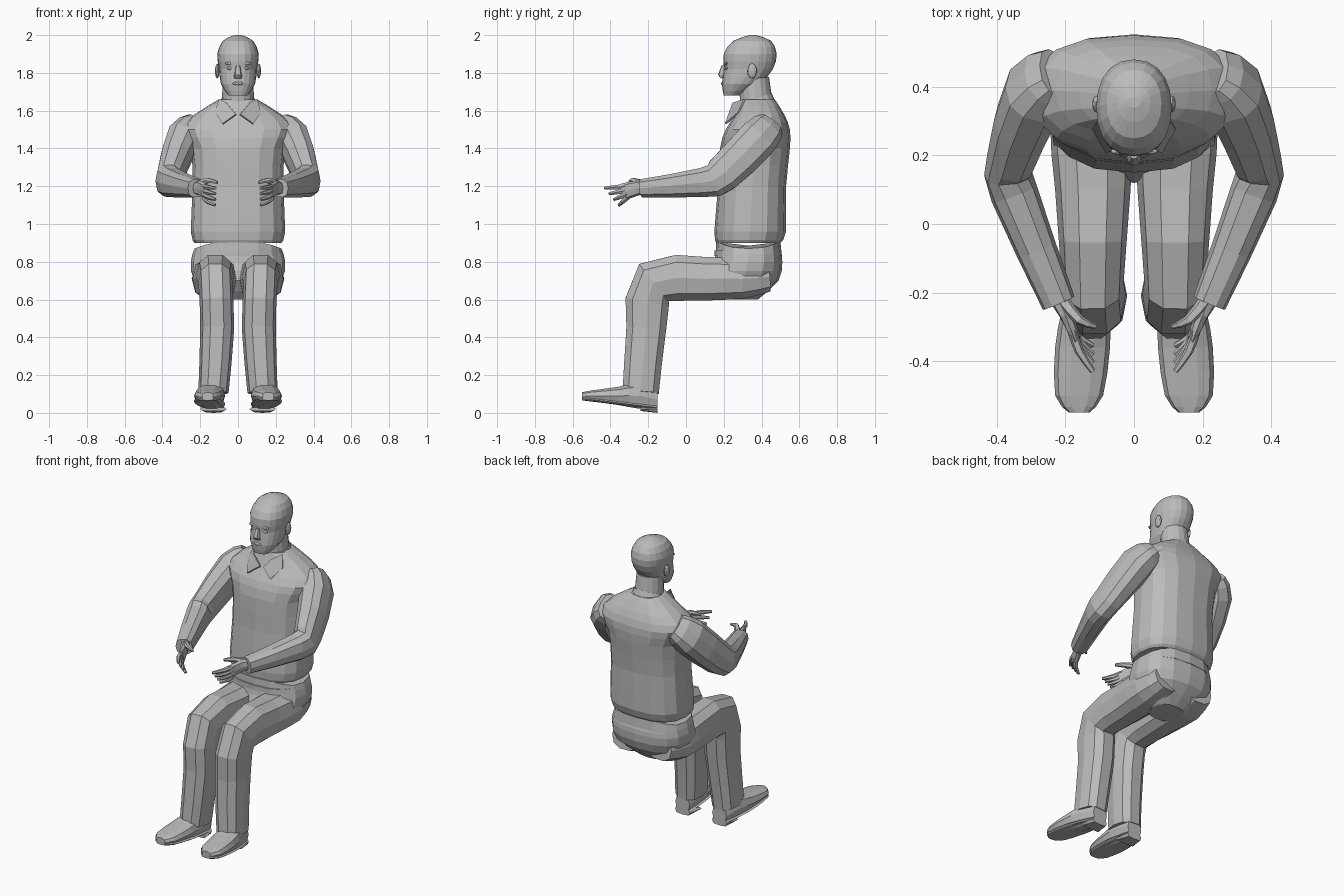
import bpy, bmesh, math
from mathutils import Vector, Matrix

cube = bpy.data.objects.get("Cube")
if cube:
    bpy.data.objects.remove(cube, do_unlink=True)

grey = bpy.data.materials.new("plain_grey")
grey.use_nodes = True
grey.diffuse_color = (.5, .5, .5, 1)
grey.node_tree.nodes["Principled BSDF"].inputs["Base Color"].default_value = grey.diffuse_color

RIGHTWARD = Vector((1, 0, 0))
UPWARD = Vector((0, 0, 1))
FORWARD = Vector((0, -1, 0))


def finish(name, bm):
    """Turn a bmesh into a flat shaded object."""
    bmesh.ops.recalc_face_normals(bm, faces=bm.faces)
    mesh = bpy.data.meshes.new(name)
    bm.to_mesh(mesh)
    bm.free()
    mesh.materials.append(grey)
    obj = bpy.data.objects.new(name, mesh)
    bpy.context.collection.objects.link(obj)
    return obj


def with_midpoints(rows):
    """Add a curved in-between row after each given row."""
    result = []
    for i in range(len(rows) - 1):
        before, start = rows[max(i - 1, 0)], rows[i]
        end, after = rows[i + 1], rows[min(i + 2, len(rows) - 1)]
        result.append(start)
        result.append([(b + c) / 2 + (b + c - a - d) / 16
                       for a, b, c, d in zip(before, start, end, after)])
    return result + [rows[-1]]


def loft(name, rows, axis=None, sides=10, power=.8, flip=1, lift=0):
    """Skin rounded rings; each row is x, y, z, half width, half depth."""
    bm = bmesh.new()
    rows = with_midpoints(rows)
    centres = [Vector(row[:3]) for row in rows]
    last = len(rows) - 1
    rings = []
    for i, (centre, row) in enumerate(zip(centres, rows)):
        along = axis or centres[min(i + 1, last)] - centres[max(i - 1, 0)]
        along = along.normalized()
        across = (RIGHTWARD - along * RIGHTWARD.dot(along)).normalized()
        deep = along.cross(across)
        ring = []
        for k in range(sides):
            angle = math.tau * k / sides
            c, s = math.cos(angle), math.sin(angle)
            p = centre + across * row[3] * math.copysign(abs(c) ** power, c)
            p += deep * row[4] * math.copysign(abs(s) ** power, s)
            if i == last:
                p.z += lift * s * s
            p.x *= flip
            ring.append(bm.verts.new(p))
        rings.append(ring)
    for lower, upper in zip(rings, rings[1:]):
        for k in range(sides):
            bm.faces.new((lower[k - 1], lower[k], upper[k], upper[k - 1]))
    bm.faces.new(rings[0])
    bm.faces.new(rings[-1])
    return finish(name, bm)


def stack(name, rows, **options):
    """Level rings; each row is height, front y, back y, half width."""
    full = [(0, (front + back) / 2, height, width, (back - front) / 2)
            for height, front, back, width in rows]
    return loft(name, full, axis=UPWARD, **options)


def blob(name, centre, size):
    bm = bmesh.new()
    place = Matrix.Translation(centre) @ Matrix.Diagonal((*size, 1))
    bmesh.ops.create_icosphere(bm, subdivisions=2, radius=1, matrix=place)
    return finish(name, bm)


def plate(name, points, thickness):
    bm = bmesh.new()
    bm.faces.new([bm.verts.new(p) for p in points])
    obj = finish(name, bm)
    solid = obj.modifiers.new("thickness", "SOLIDIFY")
    solid.thickness = thickness
    solid.offset = 0
    return obj


# Shirt with broad shoulders, trouser seat with a waist rising front and back, belt
stack("shirt_body", [
    (.9, .16, .5, .23), (.96, .15, .53, .25), (1.2, .17, .53, .24),
    (1.4, .18, .55, .25), (1.5, .21, .55, .3), (1.58, .26, .52, .23),
    (1.66, .29, .47, .1)], sides=16)
stack("trouser_seat", [
    (.6, .2, .38, .1), (.7, .12, .49, .23),
    (.8, .15, .51, .25), (.87, .16, .5, .23)], sides=16, lift=.04)
stack("belt", [(.83, .15, .51, .24), (.86, .15, .5, .23)], sides=16)

# Neck and tilted collar band
loft("neck", [(0, .38, 1.56, .09, .09), (0, .36, 1.77, .08, .08)], sides=16, power=1)
loft("collar_band", [(0, .38, 1.61, .11, .1), (0, .37, 1.66, .09, .09)],
     axis=Vector((0, -.4, 1)), sides=16, power=1)

# Head, nose and mouth
stack("head", [
    (1.68, .2, .28, .05), (1.74, .19, .39, .09), (1.82, .2, .46, .1),
    (1.9, .2, .48, .11), (1.97, .25, .45, .08), (2, .34, .37, .02)], sides=20, power=.9)
loft("nose", [(0, .2, 1.84, .01, .01), (0, .19, 1.79, .02, .02),
              (0, .2, 1.77, .02, .01)], axis=UPWARD, sides=8)
blob("mouth", (0, .195, 1.744), (.03, .01, .01))

for side, flip in (("left", 1), ("right", -1)):
    # Eye, brow and ear
    blob(side + "_eye", (flip * .04, .215, 1.825), (.02, .01, .01))
    blob(side + "_brow", (flip * .04, .212, 1.85), (.03, .01, .01))
    blob(side + "_ear", (flip * .11, .35, 1.81), (.012, .025, .04))

    # Folded collar point
    flap = [(.01, .24, 1.58), (.06, .25, 1.64), (.1, .31, 1.66),
            (.12, .28, 1.59), (.08, .21, 1.53)]
    plate(side + "_collar_flap", [(flip * x, y, z) for x, y, z in flap], .01)

    # Sleeve from inside the shoulder through the elbow to the cuff
    loft(side + "_sleeve", [
        (.23, .44, 1.52, .06, .08), (.29, .38, 1.45, .09, .11), (.36, .19, 1.26, .07, .1),
        (.35, .09, 1.22, .07, .08), (.22, -.23, 1.19, .05, .05)], flip=flip)

    # Hand, with fingers fanned downward and the thumb on top
    loft(side + "_palm", [
        (.23, -.2, 1.19, .03, .03), (.2, -.26, 1.19, .02, .04),
        (.17, -.33, 1.17, .015, .045)], sides=8, flip=flip)
    for n in range(4):
        knuckle = Vector((.18, -.31, 1.2 - n * .02))
        tip = Vector((.12, n * .025 - .43, 1.19 - n * .03))
        bend = knuckle.lerp(tip, .5) + RIGHTWARD * .01
        loft(f"{side}_finger_{n + 1}",
             [(*knuckle, .015, .015), (*bend, .013, .013), (*tip, .008, .008)],
             sides=6, flip=flip)
    loft(side + "_thumb", [
        (.21, -.22, 1.21, .02, .02), (.16, -.28, 1.23, .015, .015),
        (.11, -.3, 1.22, .008, .008)], axis=FORWARD - RIGHTWARD, sides=6, flip=flip)

    # Trouser leg from the buttock, bent at the knee
    loft(side + "_trouser_leg", [
        (.12, .44, .72, .09, .08), (.125, .3, .71, .12, .11), (.12, .1, .71, .11, .12),
        (.12, -.17, .69, .09, .13), (.11, -.21, .45, .09, .11),
        (.13, -.24, .11, .08, .1)], flip=flip)

    # Shoe, with a thin sole that rises toward the toe, and a heel
    shoe = [(.13, -.15, .07, .05, .05), (.14, -.25, .09, .07, .07),
            (.15, -.36, .09, .08, .05), (.16, -.5, .09, .07, .03),
            (.16, -.55, .09, .03, .02)]
    sole = [(x, y, .01 - y * .12, width, .01) for x, y, z, width, depth in shoe]
    loft(side + "_shoe", shoe, axis=FORWARD, flip=flip)
    loft(side + "_sole", sole, axis=FORWARD, sides=8, power=.5, flip=flip)
    loft(side + "_heel", [(.13, -.15, .02, .05, .02), (.13, -.24, .02, .07, .01)],
         axis=FORWARD, sides=8, power=.5, flip=flip)
